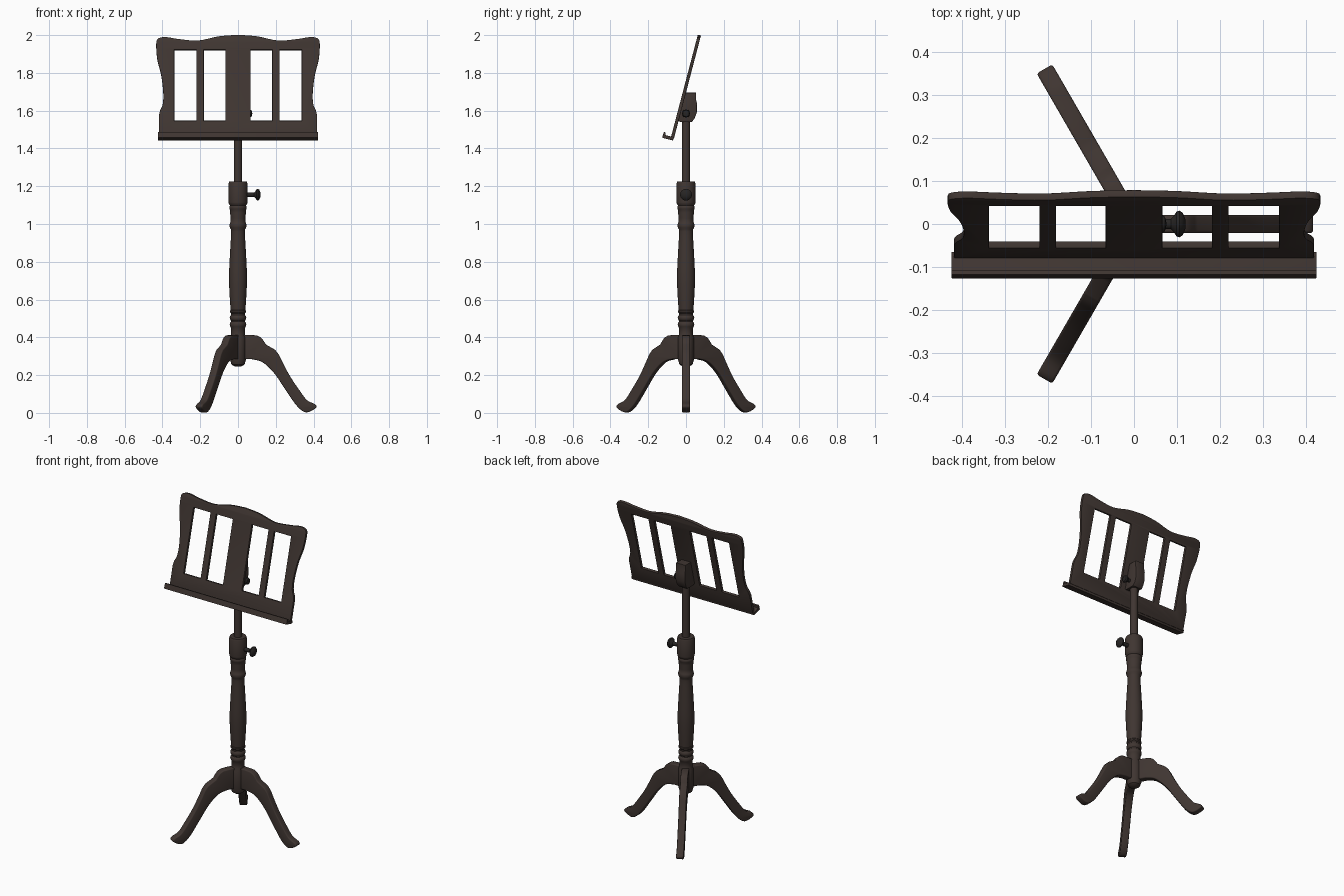
import bpy, bmesh, math
from mathutils import Matrix, Vector

if "Cube" in bpy.data.objects:
    bpy.data.objects.remove(bpy.data.objects["Cube"])

T, R = Matrix.Translation, lambda a, ax: Matrix.Rotation(math.radians(a), 4, ax)


def material(name, col):
    m = bpy.data.materials.new(name)
    m.diffuse_color = (*col, 1)
    m.use_nodes = True
    m.node_tree.nodes["Principled BSDF"].inputs["Base Color"].default_value = m.diffuse_color
    return m


wood = material("dark_wood", (0.05, 0.036, 0.031))
black = material("knob_black", (0.02, 0.018, 0.017))


def finish(ob, mat, angle=35):
    bm = bmesh.new()
    bm.from_mesh(ob.data)
    bmesh.ops.remove_doubles(bm, verts=bm.verts, dist=0.0002)
    bmesh.ops.recalc_face_normals(bm, faces=bm.faces)
    bm.to_mesh(ob.data)
    bm.free()
    ob.data.materials.clear()
    ob.data.materials.append(mat)
    bpy.ops.object.select_all(action='DESELECT')
    ob.select_set(True)
    bpy.context.view_layer.objects.active = ob
    bpy.ops.object.shade_smooth_by_angle(angle=math.radians(angle))


def smooth(pts, n=5):
    """Catmull-Rom curve through an open run of points."""
    p = [Vector(q) for q in pts]
    p = [2 * p[0] - p[1]] + p + [2 * p[-1] - p[-2]]
    out = []
    for a, b, c, d in zip(p, p[1:], p[2:], p[3:]):
        for i in range(n):
            t = i / n
            out.append(0.5 * (2 * b + (c - a) * t + (2 * a - 5 * b + 4 * c - d) * t * t
                              + (3 * b - a - 3 * c + d) * t ** 3))
    return out + [p[-2]]


def prism(name, loops, depth, matrix, bevel=0.003, res=1):
    """Outline (with holes) extruded along local z with rounded edges."""
    cu = bpy.data.curves.new(name, 'CURVE')
    cu.dimensions, cu.fill_mode = '2D', 'BOTH'
    cu.extrude, cu.bevel_depth, cu.bevel_resolution = depth / 2 - bevel, bevel, res
    cu.offset = -bevel
    for loop in loops:
        sp = cu.splines.new('POLY')
        sp.points.add(len(loop) - 1)
        for pt, q in zip(sp.points, loop):
            pt.co = (q[0], q[1], 0, 1)
        sp.use_cyclic_u = True
    tmp = bpy.data.objects.new(name + "_outline", cu)
    bpy.context.collection.objects.link(tmp)
    dg = bpy.context.evaluated_depsgraph_get()
    me = bpy.data.meshes.new_from_object(tmp.evaluated_get(dg))
    bpy.data.objects.remove(tmp)
    ob = bpy.data.objects.new(name, me)
    bpy.context.collection.objects.link(ob)
    ob.matrix_world = matrix
    finish(ob, wood)
    return ob


def lathe(name, profile, matrix=Matrix(), mat=wood, steps=32):
    """Profile of (radius, height) turned around local z."""
    bm = bmesh.new()
    vs = [bm.verts.new((r, 0, z)) for r, z in profile]
    es = [bm.edges.new(e) for e in zip(vs, vs[1:])]
    bmesh.ops.spin(bm, geom=vs + es, cent=(0, 0, 0), axis=(0, 0, 1),
                   angle=2 * math.pi, steps=steps)
    me = bpy.data.meshes.new(name)
    bm.to_mesh(me)
    bm.free()
    ob = bpy.data.objects.new(name, me)
    bpy.context.collection.objects.link(ob)
    ob.matrix_world = matrix
    finish(ob, mat)
    return ob


# Three curved legs
top = smooth([(.10, .410), (.125, .395), (.148, .362)], 3)
knee = smooth([(.195, .335), (.215, .310), (.235, .270), (.275, .195), (.325, .120),
               (.365, .068), (.408, .045), (.413, .027), (.375, .005), (.345, .008), (.305, .045),
               (.250, .125), (.190, .212), (.130, .268), (.075, .284)])
leg = [(.02, .413), (.06, .413)] + top + knee + [(.02, .284)]
for i in range(3):
    prism(f"leg_{i + 1}", [leg], 0.042, R(120 * i, 'Z') @ R(90, 'X'), 0.006, 2)

# Turned column with rings and collar
belly = [tuple(p) for p in smooth([(.039, .545), (.043, .60), (.047, .68), (.047, .75),
                                   (.042, .85), (.037, .94), (.037, .97)], 3)]
lathe("column", [(0, .245), (.02, .247), (.035, .257), (.042, .28), (.042, .40), (.036, .415),
                 (.037, .45), (.041, .456), (.044, .467), (.041, .478), (.036, .483),
                 (.036, .488), (.041, .493), (.044, .503), (.041, .513), (.037, .518),
                 (.037, .527), (.042, .533), (.042, .541)] + belly +
      [(.043, .98), (.045, .992), (.043, 1.004), (.039, 1.01), (.039, 1.03), (.042, 1.06),
       (.042, 1.075), (.046, 1.081), (.046, 1.092), (.042, 1.098), (.049, 1.108),
       (.050, 1.115), (.050, 1.215), (.046, 1.225), (0, 1.225)])

# Sliding pole
lathe("pole", [(0, 1.15), (.022, 1.15), (.022, 1.57), (0, 1.57)])

# Clamp knobs on the right side
lathe("height_knob", [(0, 0), (.012, 0), (.012, .038), (.018, .044), (.029, .051), (.031, .058),
                      (.026, .065), (.012, .071), (0, .072)],
      T((.048, 0, 1.155)) @ R(90, 'Y'), black)
lathe("tilt_knob", [(0, 0), (.010, 0), (.010, .018), (.019, .026), (.021, .034), (.017, .042),
                    (0, .046)], T((.03, 0, 1.585)) @ R(90, 'Y'), black)

# Tilt bracket behind the desk
prism("tilt_bracket", [[(-.002, 1.695), (.053, 1.695), (.053, 1.66), (.058, 1.64), (.057, 1.59),
                        (.045, 1.557), (.030, 1.54), (-.030, 1.54), (-.045, 1.55)]],
      0.065, R(90, 'Z') @ R(90, 'X'))

# Desk panel with wavy outline and four slots, leaning back
tilt = 14.7
frame = T((0, -.072, 1.455)) @ R(90 - tilt, 'X')
c = math.cos(math.radians(tilt))
edge = smooth([(.418, 1.575), (.412, 1.60), (.398, 1.635), (.396, 1.70), (.407, 1.79),
               (.427, 1.87), (.433, 1.945), (.425, 1.978), (.385, 1.988), (.31, 1.977),
               (.21, 1.970), (.10, 1.992), (0, 2.0)])
half = [(x, (z - 1.455) / c) for x, z in [(.418, 1.455)] + [tuple(p) for p in edge]]
outline = half + [(-x, v) for x, v in reversed(half[:-1])]
lo, hi = .090 / c, .465 / c
slots = [[(a, lo), (b, lo), (b, hi), (a, hi)]
         for a, b in ((-.337, -.22), (-.181, -.066), (.066, .181), (.22, .337))]
prism("desk_panel", [outline] + slots, 0.017, frame, 0.002)

# Ledge with raised front lip
prism("ledge", [[(.006, -.012), (.006, .006), (-.040, .006), (-.042, .020), (-.052, .020),
                 (-.053, -.012)]], 0.848, frame @ R(90, 'Y'), 0.002)
